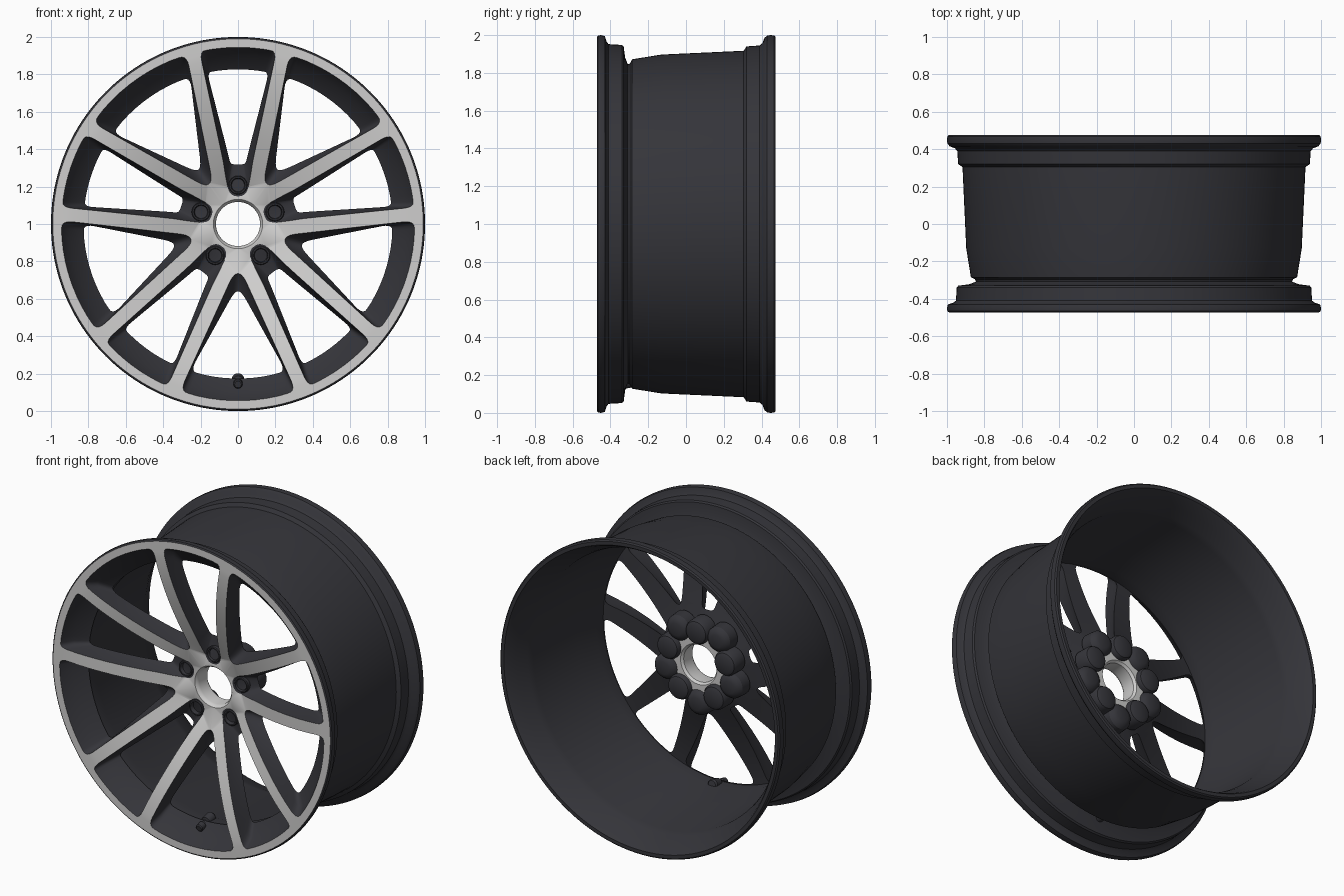
import bpy, bmesh, math
from mathutils import Vector, Matrix

if "Cube" in bpy.data.objects:
    bpy.data.objects.remove(bpy.data.objects["Cube"])


def material(name, rgb):
    m = bpy.data.materials.new(name)
    m.diffuse_color = (*rgb, 1)
    m.use_nodes = True
    m.node_tree.nodes["Principled BSDF"].inputs["Base Color"].default_value = m.diffuse_color
    return m


DARK = material("dark_grey_paint", (0.035, 0.035, 0.042))
SILVER = material("machined_silver", (0.62, 0.615, 0.61))


def front_y(r):
    """Depth of the concave front face at radius r."""
    r = min(max(r, 0.2), 0.93)
    return -0.472 + 0.22 * ((0.93 - r) / 0.73) ** 1.7


def back_y(r):
    return front_y(r) + 0.07 + 0.06 * min(1, r)


def outline(side, rad):
    """Rounded symmetric window outline; side = (v, u) points from hub to rim."""
    v, u = side[-1]
    R, a = math.hypot(u, v), math.atan2(v, u)
    arc = [(R * math.sin(a * f), R * math.cos(a * f))
           for f in (0.7, 0.5, 0.3, 0.1, -0.1, -0.3, -0.5, -0.7)]
    pts = [Vector(p) for p in side + arc + [(-v, u) for v, u in reversed(side)]]
    is_arc = [len(side) <= i < len(side) + len(arc) for i in range(len(pts))]
    n = len(pts)
    corners = []
    for i, p in enumerate(pts):
        if is_arc[i]:
            corners.append([p])
            continue
        a, b = pts[i - 1] - p, pts[(i + 1) % n] - p
        a = p + a.normalized() * min(rad, a.length * 0.45)
        b = p + b.normalized() * min(rad, b.length * 0.45)
        corners.append([a * (1 - t) ** 2 + p * 2 * t * (1 - t) + b * t * t
                        for t in (k / 5 for k in range(6))])
    out = []
    for i, c in enumerate(corners):
        out += c
        j = (i + 1) % n
        if not (is_arc[i] or is_arc[j]):
            out += [c[-1].lerp(corners[j][0], k / 8) for k in range(1, 8)]
    return out


# Window outlines: front edge (silver border) and back edge (clear opening)
PAIR_FRONT = outline([(0.045, 0.148), (0.068, 0.26), (0.078, 0.33), (0.205, 0.922)], 0.055)
PAIR_BACK = outline([(0.022, 0.318), (0.042, 0.325), (0.052, 0.37), (0.165, 0.81)], 0.05)
GAP_FRONT = outline([(0.024, 0.265), (0.309, 0.893)], 0.06)
GAP_BACK = outline([(0.018, 0.36), (0.255, 0.786)], 0.06)

bm = bmesh.new()
depth = {}


def vert(x, z, y):
    v = bm.verts.new((x, 0, z))
    depth[v] = y
    return v


def ring(r, y, n):
    return [vert(r * math.sin(2 * math.pi * k / n), r * math.cos(2 * math.pi * k / n), y)
            for k in range(n)]


def bridge(a, b, mat):
    n = len(a)
    for k in range(n):
        f = bm.faces.new((a[k], a[(k + 1) % n], b[(k + 1) % n], b[k]))
        f.material_index = mat


def fill(loops, mat):
    edges = [bm.edges.new((l[k - 1], l[k])) for l in loops for k in range(len(l))]
    res = bmesh.ops.triangle_fill(bm, use_beauty=True, edges=edges, normal=(0, -1, 0))
    for f in res["geom"]:
        if isinstance(f, bmesh.types.BMFace):
            f.material_index = mat


# Window loops for five spoke pairs and the five gaps between them
fronts, mids, backs = [], [], []
for i in range(10):
    t = math.radians(36 * i)
    s, c = math.sin(t), math.cos(t)
    F, B = (PAIR_FRONT, PAIR_BACK) if i % 2 == 0 else (GAP_FRONT, GAP_BACK)
    lf, lm, lb = [], [], []
    for p, q in zip(F, B):
        m = p.lerp(q, 0.35)
        yf, yb = front_y(p.length), back_y(q.length)
        for lst, w, y in ((lf, p, yf), (lm, m, yf * 0.45 + yb * 0.55), (lb, q, yb)):
            lst.append(vert(w.y * s + w.x * c, w.y * c - w.x * s, y))
    fronts.append(lf)
    mids.append(lm)
    backs.append(lb)

# Rim barrel profile (y, r): outside front to back, then inside back to front
BARREL = [(-0.472, 0.99), (-0.466, 0.998), (-0.45, 1.0), (-0.43, 0.995), (-0.42, 0.965),
          (-0.41, 0.952), (-0.34, 0.948), (-0.33, 0.94), (-0.322, 0.88), (-0.308, 0.845),
          (-0.296, 0.85), (-0.285, 0.872), (-0.13, 0.897), (0.305, 0.917), (0.32, 0.94),
          (0.39, 0.945), (0.405, 0.958), (0.415, 0.985), (0.43, 0.998), (0.45, 1.0),
          (0.467, 0.998), (0.475, 0.99), (0.475, 0.968), (0.46, 0.957), (0.40, 0.93),
          (0.33, 0.90), (0.29, 0.888), (-0.13, 0.872), (-0.27, 0.833), (back_y(0.835), 0.833)]
barrel = [ring(r, y, 160) for y, r in BARREL]
# Centre bore and the bare metal ring behind it
BORE = [(front_y(0.132), 0.132), (-0.24, 0.122), (-0.225, 0.118), (-0.145, 0.118),
        (-0.13, 0.13), (-0.13, 0.18), (back_y(0.18), 0.185)]
bore = [ring(r, y, 64) for y, r in BORE]

fill(fronts + [barrel[0], bore[0]], 1)
fill(backs + [barrel[-1], bore[-1]], 0)
for f, m, b in zip(fronts, mids, backs):
    bridge(f, m, 0)
    bridge(m, b, 0)
for a, b in zip(barrel, barrel[1:]):
    bridge(a, b, 0)
for a, b in zip(bore, bore[1:]):
    bridge(a, b, 1)
for v, y in depth.items():
    v.co.y = y
    v.co.z += 1


def finish(name, bm, mats):
    bmesh.ops.recalc_face_normals(bm, faces=bm.faces[:])
    me = bpy.data.meshes.new(name)
    bm.to_mesh(me)
    bm.free()
    for m in mats:
        me.materials.append(m)
    ob = bpy.data.objects.new(name, me)
    bpy.context.collection.objects.link(ob)
    bpy.ops.object.select_all(action='DESELECT')
    ob.select_set(True)
    bpy.context.view_layer.objects.active = ob
    bpy.ops.object.shade_smooth_by_angle(angle=math.radians(32))
    return ob


finish("wheel_body", bm, [DARK, SILVER])


def lathe(name, profile, start, direction, n=32):
    """Solid of revolution; profile = (distance along direction, radius)."""
    b = bmesh.new()
    rot = Vector(direction).to_track_quat('Z', 'Y').to_matrix().to_4x4()
    mat = Matrix.Translation(start) @ rot
    rings = [[b.verts.new(mat @ Vector((r * math.cos(2 * math.pi * k / n),
                                        r * math.sin(2 * math.pi * k / n), d)))
              for k in range(n)] for d, r in profile]
    for p, q in zip(rings, rings[1:]):
        for k in range(n):
            b.faces.new((p[k], p[(k + 1) % n], q[(k + 1) % n], q[k]))
    b.faces.new(rings[0])
    b.faces.new(rings[-1])
    return finish(name, b, [DARK])


for i in range(5):
    t = math.radians(72 * i)
    x, z = math.sin(t), math.cos(t)
    # Bolt seat with sunken hole, and its boss behind the hub
    lathe("bolt_seat", [(0.06, 0.05), (0.005, 0.05), (0, 0.046), (0, 0.039), (0.008, 0.035),
                        (0.035, 0.033)], (0.208 * x, -0.255, 1 + 0.208 * z), (0, 1, 0))
    lathe("bolt_boss", [(0, 0.08), (0.08, 0.078), (0.095, 0.07), (0.105, 0.05)],
          (0.215 * x, -0.195, 1 + 0.215 * z), (0, 1, 0))
    # Rounded pad at the root between spoke pairs
    t += math.radians(36)
    x, z = math.sin(t), math.cos(t)
    lathe("spoke_root_pad", [(0, 0.085), (0.07, 0.08), (0.09, 0.065), (0.1, 0.04)],
          (0.245 * x, -0.2, 1 + 0.245 * z), (0, 1, 0))

# Tyre valve at the bottom
lathe("valve", [(0, 0.018), (0.006, 0.024), (0.04, 0.024), (0.045, 0.016), (0.07, 0.016),
                (0.075, 0.03), (0.13, 0.033), (0.14, 0.025)],
      (0, -0.40, 0.142), (0, 1, 0.22), 20)
